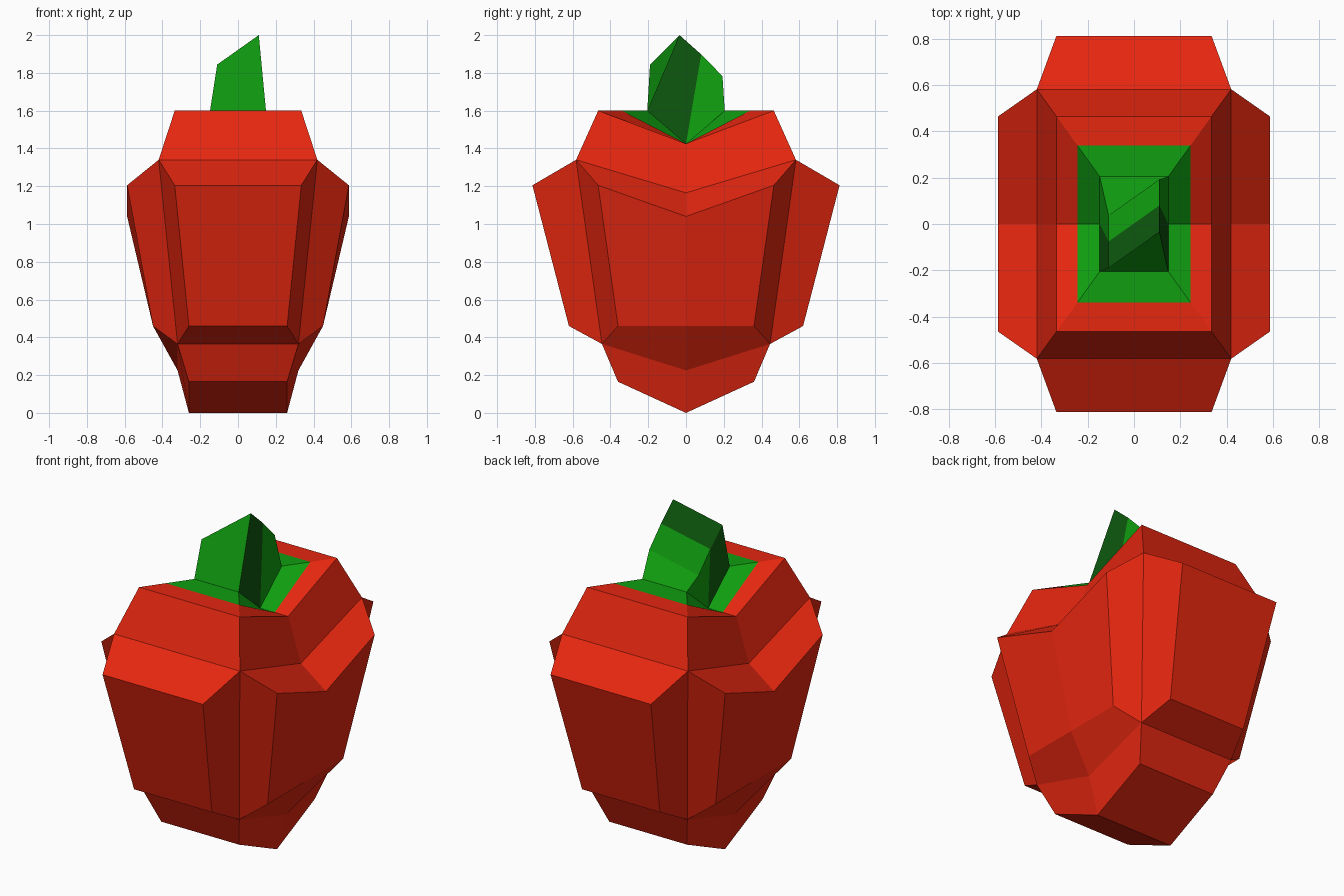
import bpy

cube = bpy.data.objects.get("Cube")
if cube:
    bpy.data.objects.remove(cube, do_unlink=True)


def material(name, rgb):
    mat = bpy.data.materials.new(name)
    mat.use_nodes = True
    color = (*rgb, 1.0)
    mat.diffuse_color = color
    bsdf = next(n for n in mat.node_tree.nodes if n.type == 'BSDF_PRINCIPLED')
    bsdf.inputs["Base Color"].default_value = color
    return mat


red = material("red_skin", (0.79, 0.02, 0.005))
green = material("leaf_green", (0.005, 0.34, 0.005))
dark_green = material("dark_green", (0.004, 0.095, 0.004))


def ring(x, y, z, z_mid):
    """Six points, counterclockwise from above, dipping at y = 0."""
    return [(x, -y, z), (x, 0, z_mid), (x, y, z),
            (-x, y, z), (-x, 0, z_mid), (-x, -y, z)]


def bridge(lower, upper, skip=()):
    n = len(lower)
    return [[lower[i], lower[(i + 1) % n], upper[(i + 1) % n], upper[i]]
            for i in range(n) if i not in skip]


def cap(loop):
    """Fill a loop, splitting six-point loops across the middle."""
    if len(loop) == 4:
        return [list(loop)]
    return [[loop[i] for i in ids] for ids in ((0, 1, 4, 5), (1, 2, 3, 4))]


def build(name, faces, materials, indices=None):
    points = list(dict.fromkeys(p for f in faces for p in f))
    lookup = {p: i for i, p in enumerate(points)}
    mesh = bpy.data.meshes.new(name)
    mesh.from_pydata(points, [], [[lookup[p] for p in f] for f in faces])
    for mat in materials:
        mesh.materials.append(mat)
    if indices:
        for poly, index in zip(mesh.polygons, indices):
            poly.material_index = index
    mesh.update()
    obj = bpy.data.objects.new(name, mesh)
    bpy.context.collection.objects.link(obj)
    return obj


# Core rings from the bottom up
base = ring(0.26, 0.36, 0.165, 0.0)
waist = ring(0.32, 0.445, 0.365, 0.225)
shoulder = ring(0.42, 0.582, 1.34, 1.165)
crown = ring(0.335, 0.465, 1.6, 1.425)
calyx_edge = ring(0.245, 0.34, 1.6, 1.425)
stem_base = ring(0.148, 0.205, 1.6, 1.425)

# Body core; the lobes replace the band between waist and shoulder
body = [f[::-1] for f in cap(base)]
body += bridge(base, waist) + bridge(shoulder, crown) + bridge(crown, calyx_edge)


def lobe(ids, low, high):
    """Bulge out of the core between the waist and shoulder points in ids."""
    inner = [waist[i] for i in ids] + [shoulder[i] for i in reversed(ids)]
    outer = [low[i] for i in ids] + [high[i] for i in reversed(ids)]
    return bridge(inner, outer) + cap(outer)


# Front and back lobes, then the two side lobes
end_low, end_high = ring(0.26, 0.62, 0.46, 0.46), ring(0.335, 0.813, 1.205, 1.205)
side_low, side_high = ring(0.45, 0.36, 0.46, 0.46), ring(0.587, 0.465, 1.205, 1.04)
for ids in ((5, 0), (2, 3)):
    body += lobe(ids, end_low, end_high)
for ids in ((0, 1, 2), (3, 4, 5)):
    body += lobe(ids, side_low, side_high)
build("pepper_body", body, [red])

# Green collar around the stem
build("calyx", bridge(calyx_edge, stem_base), [green])

# Leaning stem with a slanted top; its front half is dark on the sides and top
slant = [(-0.1125, 1.922), (0.0025, 1.82), (0.115, 1.705)]
lean = 0.078
stem_top = [(0.11, y + lean, z + lean) for y, z in slant]
stem_top += [(-0.11, y - lean, z - lean) for y, z in reversed(slant)]
build("stem", bridge(stem_base, stem_top) + cap(stem_top), [green, dark_green],
      [1, 0, 0, 0, 1, 0, 1, 0])
